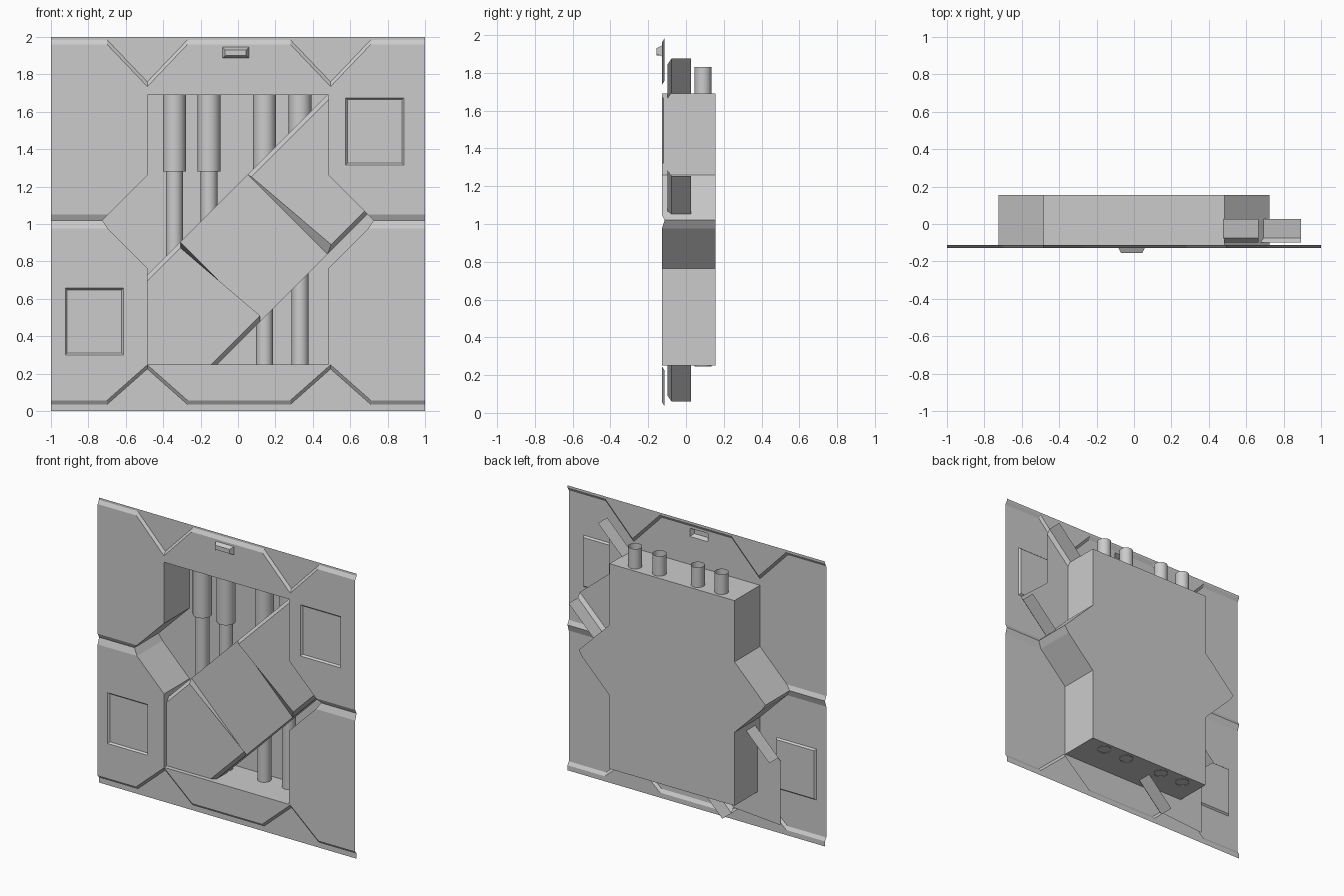
import bpy, bmesh, math
from mathutils import Vector

if "Cube" in bpy.data.objects:
    bpy.data.objects.remove(bpy.data.objects["Cube"])

RAISED, BASE, BACK = -0.128, -0.113, 0.155


def make_object(name, bm, front=True):
    bmesh.ops.remove_doubles(bm, verts=bm.verts, dist=0.0005)
    bmesh.ops.recalc_face_normals(bm, faces=bm.faces)
    # open shells: turn them so that the main faces look to the front
    if front and sum(f.normal.y * f.calc_area() for f in bm.faces) > 0:
        bmesh.ops.reverse_faces(bm, faces=bm.faces)
    mesh = bpy.data.meshes.new(name)
    bm.to_mesh(mesh)
    bm.free()
    ob = bpy.data.objects.new(name, mesh)
    bpy.context.collection.objects.link(ob)
    return ob


def face(bm, pts):
    return bm.faces.new([bm.verts.new(p) for p in pts])


def at(y, pts):
    return [(x, y, z) for x, z in pts]


def press_rect(bm, x0, x1, z0, z1, rim, dy):
    """Push a rectangular area of the sheet in or out, with a sloped rim."""
    for co, no in (((x0, 0, 0), (1, 0, 0)), ((x1, 0, 0), (1, 0, 0)),
                   ((0, 0, z0), (0, 0, 1)), ((0, 0, z1), (0, 0, 1))):
        bmesh.ops.bisect_plane(bm, geom=bm.verts[:] + bm.edges[:] + bm.faces[:],
                               dist=1e-5, plane_co=co, plane_no=no)
    inner = []
    for f in bm.faces:
        c = f.calc_center_median()
        if x0 < c.x < x1 and z0 < c.z < z1:
            inner.append(f)
    bmesh.ops.inset_region(bm, faces=inner, thickness=rim, use_even_offset=True)
    for v in {v for f in inner for v in f.verts}:
        v.co.y += dy


# Front panel, upper and lower half: raised plates, bevels and recessed edges
MID = 1.02


def panel_half(name, edge, border, apex, drop, groove, shoulder, opening, rects):
    bm = bmesh.new()
    outer = [(-1, edge), (-0.70, edge), (-0.485, apex), (-0.27, edge),
             (0.28, edge), (0.495, apex), (0.71, edge), (1, edge)]
    inner = [(x, z + drop) for x, z in outer]
    hole = [(1, groove), (0.695, groove), (0.485, shoulder), (0.485, opening)]
    hole += [(-x, z) for x, z in reversed(hole)]
    face(bm, at(RAISED, inner + hole))
    face(bm, at(BASE, outer + [(1, border), (-1, border)]))
    for i in range(len(outer) - 1):
        face(bm, at(BASE, outer[i:i + 2]) + at(RAISED, inner[i:i + 2][::-1]))
    for s in (-1, 1):
        face(bm, at(RAISED, [(s * 0.695, groove), (s, groove)])
             + at(BASE, [(s, MID), (s * 0.725, MID)]))
    bmesh.ops.remove_doubles(bm, verts=bm.verts, dist=0.0005)
    bmesh.ops.triangulate(bm, faces=bm.faces)
    for r in rects:
        press_rect(bm, *r)
    return make_object(name, bm)


panel_half("upper_wall_panel", 1.985, 2.0, 1.76, -0.025, 1.05, 1.26, 1.69,
           [(0.575, 0.887, 1.315, 1.675, 0.01, 0.012),       # sunken hatch
            (-0.083, 0.058, 1.887, 1.945, 0.014, -0.027)])   # small handle
panel_half("lower_wall_panel", 0.035, 0.0, 0.225, 0.022, 0.975, 0.765, 0.25,
           [(-0.923, -0.612, 0.30, 0.657, 0.01, 0.012)])

# Recess behind the opening
bm = bmesh.new()
right = [(0.485, RAISED, 1.69), (0.485, RAISED, 1.26), (0.695, RAISED, 1.05),
         (0.725, BASE, MID), (0.695, RAISED, 0.975), (0.485, RAISED, 0.765),
         (0.485, RAISED, 0.25)]
rim = right + [(-x, y, z) for x, y, z in reversed(right)]
back = [(x, BACK, z) for x, y, z in rim]
face(bm, back)
for i in range(len(rim)):
    j = (i + 1) % len(rim)
    face(bm, [rim[i], rim[j], back[j], back[i]])
make_object("recess", bm)

# Four pipes with thicker sleeves at the top
SEG = 32
profile = [(0.045, 0.246), (0.045, 1.28), (0.061, 1.28), (0.061, 1.69),
           (0.045, 1.69), (0.045, 1.83)]
for n, px in enumerate((-0.34, -0.155, 0.142, 0.332)):
    bm = bmesh.new()
    for (r0, z0), (r1, z1) in zip(profile, profile[1:]):
        for k in range(SEG):
            a, b = (2 * math.pi * t / SEG for t in (k, k + 1))
            face(bm, [(px + r * math.cos(t), 0.09 + r * math.sin(t), z)
                      for r, z, t in ((r0, z0, a), (r0, z0, b), (r1, z1, b), (r1, z1, a))])
    ob = make_object(f"pipe_{n + 1}", bm, front=False)
    bpy.context.view_layer.objects.active = ob
    ob.select_set(True)
    bpy.ops.object.shade_smooth_by_angle(angle=math.radians(35))
    ob.select_set(False)

# Diagonal armour: two bevelled cover plates joined by a lower middle plate
TOP, LOW, SKIRT = -0.098, -0.076, 0.026
CHAMFER = 0.032


def up(x):   # upper left edge of the band
    return (x, x + 1.212)


def dn(x):   # lower right edge of the band
    return (x, x + 0.36)


def inner_up(x):
    return (x, up(x)[1] - CHAMFER)


def inner_dn(x):
    return (x, dn(x)[1] + CHAMFER)


def skirts(bm, u0, u1, d0, d1):
    for p, q in ((up(u0), up(u1)), (dn(d0), dn(d1))):
        face(bm, at(LOW, [p, q]) + at(SKIRT, [q, p]))


def cover(name, u0, u1, d0, d1, end, shift):
    """u0/d0 lie at the middle plate, u1/d1 at the hidden far end."""
    bm = bmesh.new()
    iu, idn = inner_up(u0 + shift), inner_dn(d0 + shift)
    face(bm, at(TOP, [iu, inner_up(u1)] + end + [inner_dn(d1), idn]))
    face(bm, at(LOW, [up(u0), up(u1)]) + at(TOP, [inner_up(u1), iu]))
    face(bm, at(LOW, [dn(d0), dn(d1)]) + at(TOP, [inner_dn(d1), idn]))
    face(bm, at(LOW, [up(u0), dn(d0)]) + at(TOP, [idn, iu]))
    skirts(bm, u0, u1, d0, d1)
    make_object(name, bm)


cover("upper_cover_plate", 0.052, 0.665, 0.478, 0.893, [(0.665, 1.475)], 0.02)
cover("lower_cover_plate", -0.308, -0.665, 0.118, -0.30, [(-0.665, 0.065)], 0.0)
bm = bmesh.new()
face(bm, at(LOW, [up(-0.308), up(0.052), dn(0.478), dn(0.118)]))
skirts(bm, -0.308, 0.052, 0.118, 0.478)
make_object("middle_plate", bm)
